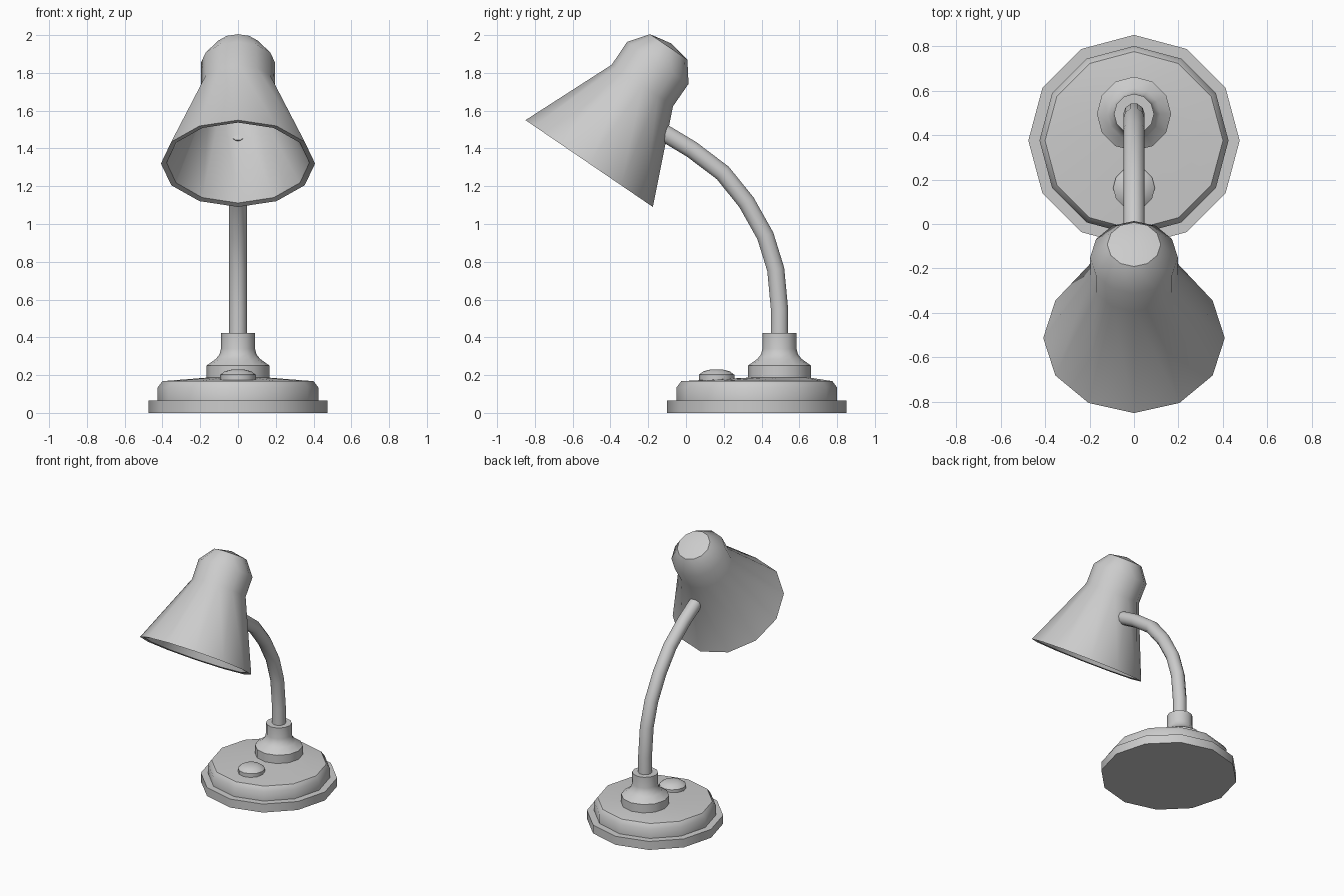
import bpy, bmesh, math
from mathutils import Matrix

if "Cube" in bpy.data.objects:
    bpy.data.objects.remove(bpy.data.objects["Cube"])

SIDES = 12


def smooth(ob, angle=40):
    bpy.ops.object.select_all(action='DESELECT')
    ob.select_set(True)
    bpy.context.view_layer.objects.active = ob
    bpy.ops.object.shade_smooth_by_angle(angle=math.radians(angle))


def lathe(name, profile, matrix=Matrix()):
    """Stack of rings (radius, height, optional y centre); radius 0 makes a pole."""
    bm = bmesh.new()
    rings = []
    for r, z, *off in profile:
        y = off[0] if off else 0
        if r == 0:
            rings.append([bm.verts.new((0, y, z))] * SIDES)
        else:
            rings.append([bm.verts.new((r * math.cos(a), y + r * math.sin(a), z))
                          for a in (2 * math.pi * i / SIDES for i in range(SIDES))])
    for lo, hi in zip(rings, rings[1:]):
        for i in range(SIDES):
            j = (i + 1) % SIDES
            bm.faces.new(list(dict.fromkeys((lo[i], lo[j], hi[j], hi[i]))))
    bmesh.ops.recalc_face_normals(bm, faces=bm.faces)
    bm.transform(matrix)
    me = bpy.data.meshes.new(name)
    bm.to_mesh(me)
    bm.free()
    ob = bpy.data.objects.new(name, me)
    bpy.context.collection.objects.link(ob)
    smooth(ob)
    return ob


# Stepped base, its top rising towards the off-centre collar
C, A = 0.375, 0.495
lathe("base", [(0, 0, C), (.475, 0, C), (.475, .065, C), (.425, .065, C),
               (.425, .135, C), (.40, .168, C), (.16, .187, A), (0, .187, A)])

# Collar holding the arm
lathe("collar", [(0, .17), (.167, .17), (.167, .25), (.118, .285),
                 (.098, .31), (.09, .34), (.09, .423), (0, .423)],
      Matrix.Translation((0, A, 0)))

# Push button
lathe("button", [(0, .16), (.094, .16), (.094, .202), (.07, .22), (.035, .229), (0, .231)],
      Matrix.Translation((0, .162, 0)))

# Bent arm
path = [(A, .38), (A, .55), (.475, .76), (.42, .937), (.32, 1.115),
        (.195, 1.27), (.03, 1.395), (-.12, 1.485)]
cu = bpy.data.curves.new("arm", 'CURVE')
cu.dimensions = '3D'
cu.bevel_depth = .048
cu.bevel_resolution = 3
cu.use_fill_caps = True
sp = cu.splines.new('POLY')
sp.points.add(len(path) - 1)
for p, (y, z) in zip(sp.points, path):
    p.co = (0, y, z, 1)
arm = bpy.data.objects.new("arm", cu)
bpy.context.collection.objects.link(arm)
bpy.ops.object.select_all(action='DESELECT')
arm.select_set(True)
bpy.context.view_layer.objects.active = arm
bpy.ops.object.convert(target='MESH')
smooth(bpy.context.object)

# Hollow tilted shade: outer wall and dome, then lip and inner wall
outer = [(0, .77), (.12, .747), (.197, .645), (.196, .50), (.408, 0)]
inner = [(.378, .005), (.17, .49), (.17, .63), (.10, .72), (0, .74)]
tilt = Matrix.Rotation(-math.atan2(.46, .675), 4, 'X')
lathe("lamp_shade", outer + inner, Matrix.Translation((0, -.5125, 1.32)) @ tilt)
